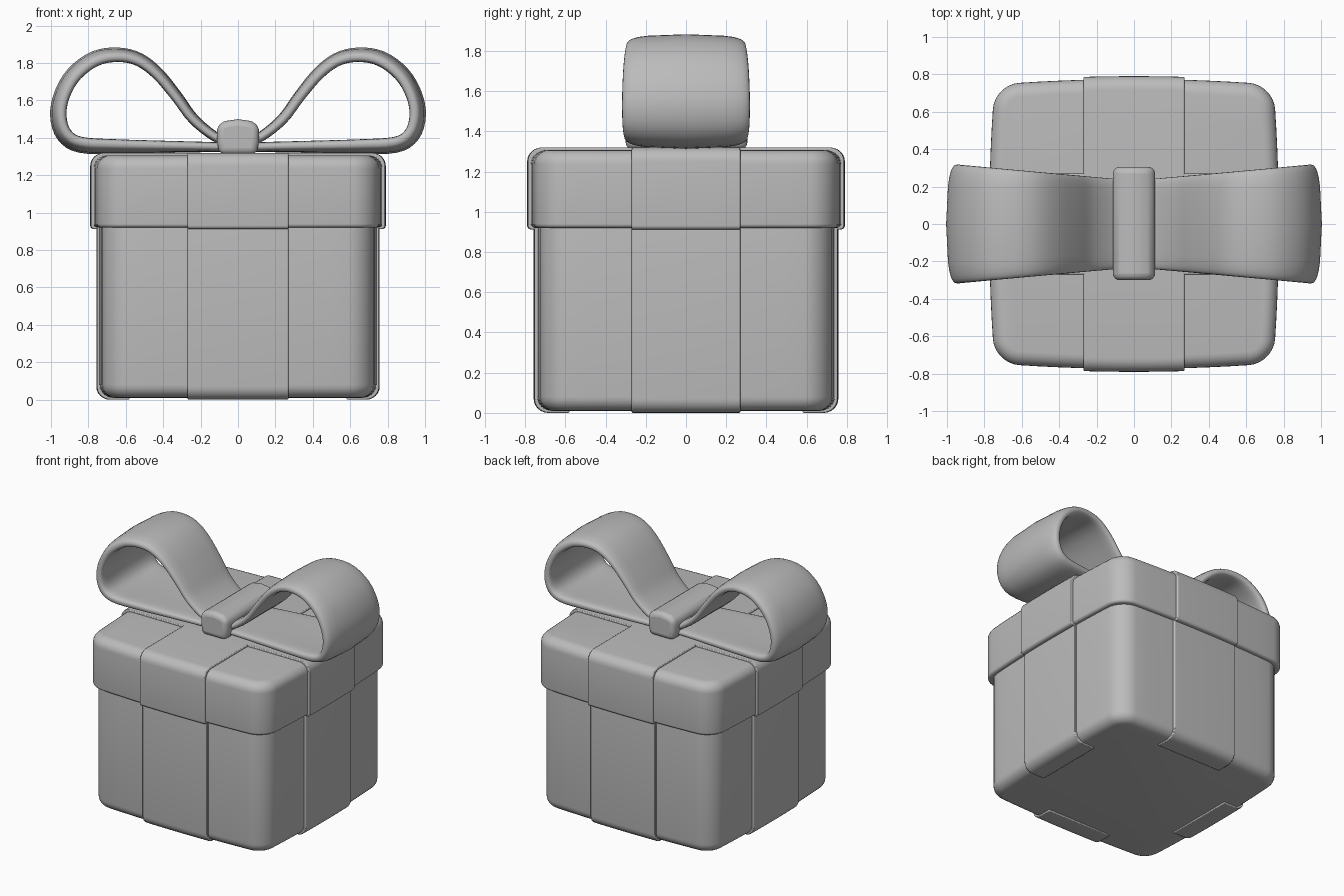
import bpy, bmesh, math
from mathutils import Vector

if "Cube" in bpy.data.objects:
    bpy.data.objects.remove(bpy.data.objects["Cube"])

grey = bpy.data.materials.new("plain grey")
grey.use_nodes = True
COLOUR = (0.5, 0.5, 0.5, 1)
grey.diffuse_color = COLOUR
grey.node_tree.nodes["Principled BSDF"].inputs["Base Color"].default_value = COLOUR


def finish(name, bm, bevel=0.0, segments=2):
    """Turn a bmesh into a smooth shaded, optionally bevelled object."""
    bmesh.ops.recalc_face_normals(bm, faces=bm.faces[:])
    mesh = bpy.data.meshes.new(name)
    bm.to_mesh(mesh)
    bm.free()
    mesh.materials.append(grey)
    obj = bpy.data.objects.new(name, mesh)
    bpy.context.collection.objects.link(obj)
    if bevel:
        mod = obj.modifiers.new("soft edges", "BEVEL")
        mod.width, mod.segments, mod.limit_method = bevel, segments, "ANGLE"
        mod.angle_limit = math.radians(40)
    bpy.ops.object.select_all(action="DESELECT")
    obj.select_set(True)
    bpy.context.view_layer.objects.active = obj
    bpy.ops.object.shade_smooth_by_angle(angle=math.radians(40))
    return obj


def outline(half, radius, bulge):
    """Rounded square whose sides swell gently outwards."""
    pts, c = [], half - radius
    for k in range(4):
        turn = k * math.pi / 2
        arc = [(c + radius * math.cos(a), c + radius * math.sin(a))
               for a in (i * math.pi / 16 for i in range(9))]
        side = [(c - 2 * c * i / 12, half) for i in range(1, 12)]
        for x, y in arc + side:
            bx = x * (1 + bulge * (1 - (y / half) ** 2))
            by = y * (1 + bulge * (1 - (x / half) ** 2))
            pts.append((bx * math.cos(turn) - by * math.sin(turn),
                        bx * math.sin(turn) + by * math.cos(turn)))
    return pts


def rounded_box(half, radius, bulge, z0, z1, low, high):
    """Stack outlines, rounding the lower and upper rims."""
    bm = bmesh.new()
    steps = [i * math.pi / 12 for i in range(7)]
    levels = [(low * (1 - math.sin(a)), z0 + low * (1 - math.cos(a))) for a in steps]
    levels += [(high * (1 - math.cos(a)), z1 - high * (1 - math.sin(a))) for a in steps]
    rings = [[bm.verts.new((x, y, z)) for x, y in
              outline(half - inset, radius - inset, bulge)] for inset, z in levels]
    for a, b in zip(rings, rings[1:]):
        for i in range(len(a)):
            j = (i + 1) % len(a)
            bm.faces.new((a[i], a[j], b[j], b[i]))
    bm.faces.new(rings[0][::-1])
    bm.faces.new(rings[-1])
    return bm


def cut(bm, axis, distance):
    """Trim away everything past a plane and cap the opening."""
    n = Vector(axis)
    res = bmesh.ops.bisect_plane(bm, geom=bm.verts[:] + bm.edges[:] + bm.faces[:],
                                 plane_co=n * distance, plane_no=n, clear_outer=True)
    edges = [g for g in res["geom_cut"] if isinstance(g, bmesh.types.BMEdge)]
    bmesh.ops.edgeloop_fill(bm, edges=edges)


# Box and lid
finish("box_body", rounded_box(0.718, 0.13, 0.035, 0.01, 1.0, 0.07, 0.02))
finish("box_lid", rounded_box(0.745, 0.13, 0.04, 0.92, 1.307, 0.02, 0.07))

# Ribbon up each side of the box, tucked under the bottom
BAND = 0.27
for side, (x, y) in {"front": (0, -1), "back": (0, 1), "left": (1, 0), "right": (-1, 0)}.items():
    bm = rounded_box(0.732, 0.13, 0.035, 0.0, 1.0, 0.07, 0.02)
    cut(bm, (y, x, 0), BAND)
    cut(bm, (-y, -x, 0), BAND)
    cut(bm, (-x, -y, 0), -0.58)
    finish(side + "_box_ribbon", bm, 0.006)

# Ribbons crossing over the lid
for name, axis in {"lengthways": (1, 0, 0), "sideways": (0, 1, 0)}.items():
    bm = rounded_box(0.76, 0.13, 0.04, 0.912, 1.32, 0.02, 0.07)
    cut(bm, axis, BAND)
    cut(bm, [-v for v in axis], BAND)
    finish(name + "_lid_ribbon", bm, 0.006)


def smooth_path(points, steps=4):
    """Catmull-Rom curve through the points."""
    p = [Vector(q) for q in points]
    p = [2 * p[0] - p[1]] + p + [2 * p[-1] - p[-2]]
    path = []
    for a, b, c, d in zip(p, p[1:], p[2:], p[3:]):
        for i in range(steps):
            t = i / steps
            path.append(0.5 * (2 * b + (c - a) * t + (2 * a - 5 * b + 4 * c - d) * t * t
                               + (3 * b - a - 3 * c + d) * t ** 3))
    return path + [p[-2]]


# Bow loop: centre line in x and z, from the knot over the top and back
LOOP = [(0.04, 1.37), (0.13, 1.41), (0.24, 1.5), (0.33, 1.62), (0.43, 1.74), (0.53, 1.815),
        (0.64, 1.84), (0.76, 1.82), (0.87, 1.74), (0.935, 1.63), (0.955, 1.52),
        (0.925, 1.42), (0.84, 1.368), (0.65, 1.358), (0.4, 1.355), (0.2, 1.353), (0.04, 1.35)]


def bow_loop(name, side):
    bm = bmesh.new()
    path = smooth_path(LOOP)
    rings = []
    for i, p in enumerate(path):
        tangent = (path[min(i + 1, len(path) - 1)] - path[max(i - 1, 0)]).normalized()
        normal = Vector((-tangent.y, tangent.x))
        width = 0.232 + 0.09 * p.x
        thick = 0.024 + 0.014 * min(1, p.x / 0.8)
        ring = []
        for k in range(28):
            a = 2 * math.pi * k / 28
            # Flattened oval section, swelling outwards in the middle
            u = math.copysign(abs(math.cos(a)) ** 0.3, math.cos(a))
            v = math.copysign(abs(math.sin(a)) ** 0.7, math.sin(a))
            q = p + normal * (thick * v + 0.012 * (1 - 2 * u * u) * min(1, p.x))
            ring.append(bm.verts.new((side * q.x, u * width, q.y)))
        rings.append(ring)
    for a, b in zip(rings, rings[1:]):
        for k in range(28):
            j = (k + 1) % 28
            bm.faces.new((a[k], a[j], b[j], b[k]))
    bm.faces.new(rings[0])
    bm.faces.new(rings[-1])
    finish(name, bm)


bow_loop("left_bow_loop", 1)
bow_loop("right_bow_loop", -1)

# Knot: a domed strap around the middle of the bow
bm = bmesh.new()
profile = [(-0.1, 1.31), (-0.112, 1.38), (-0.114, 1.465), (-0.07, 1.49), (0, 1.5),
           (0.07, 1.49), (0.114, 1.465), (0.112, 1.38), (0.1, 1.31)]
face = bm.faces.new([bm.verts.new((x, -0.3, z)) for x, z in profile])
ext = bmesh.ops.extrude_face_region(bm, geom=[face], use_keep_orig=True)
for v in ext["geom"]:
    if isinstance(v, bmesh.types.BMVert):
        v.co.y = 0.305
finish("bow_knot", bm, 0.035, 4)
